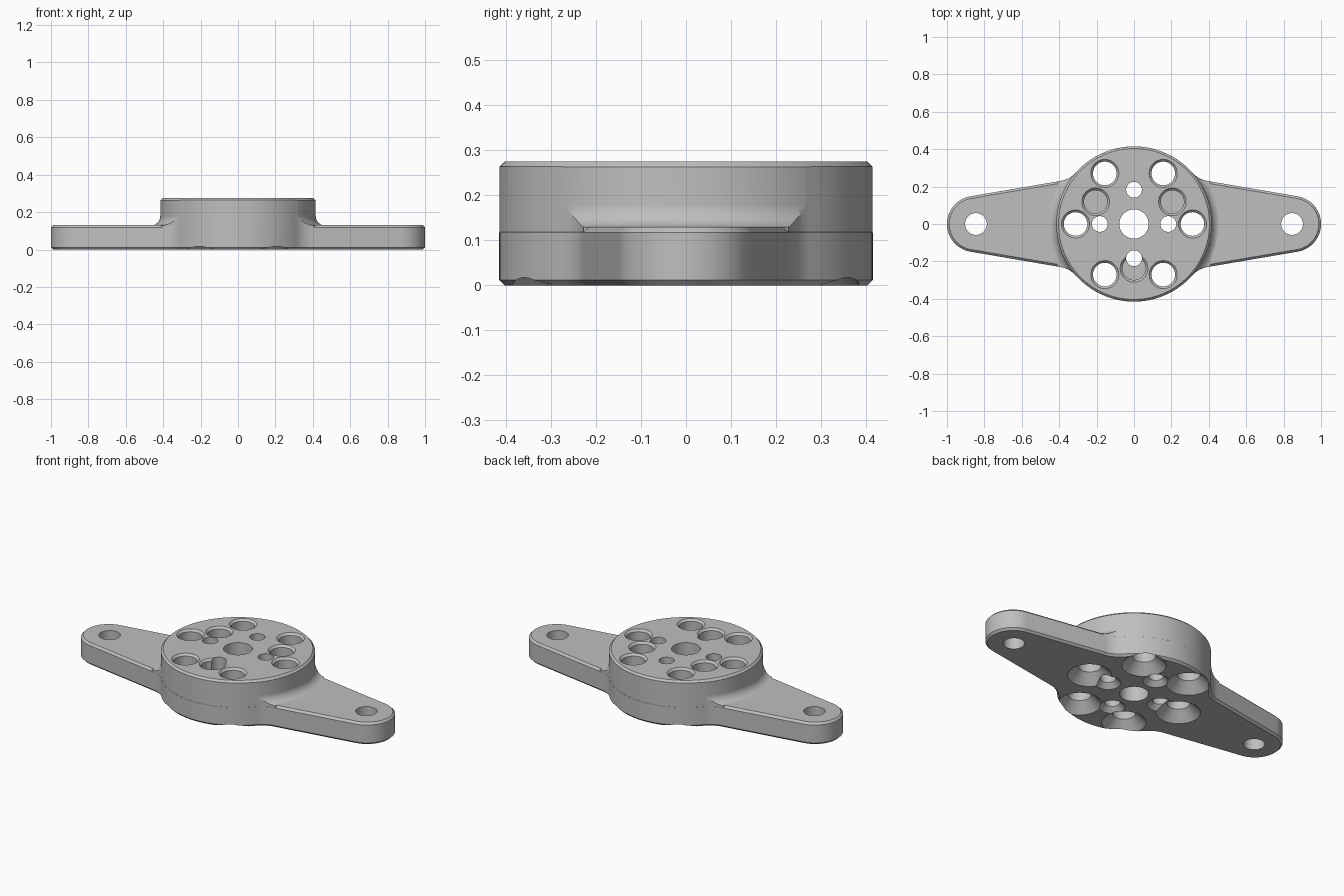
import bpy, bmesh
from math import sin, cos, asin, atan2, sqrt, pi, radians

cube = bpy.data.objects.get("Cube")
if cube:
    bpy.data.objects.remove(cube, do_unlink=True)

# Main dimensions
HUB_R, HUB_TOP = 0.415, 0.275
PLATE_TOP, CHAMFER = 0.13, 0.012
END_X, END_R = 0.85, 0.15
FILLET, FLARE = 0.15, 0.05
WAIST = 0.293                     # distance of the arm edge line from the centre


def arc(cx, cy, r, a, b, n):
    return [(cx + r * cos(a + (b - a) * i / n), cy + r * sin(a + (b - a) * i / n))
            for i in range(n + 1)]


def circle(r, cx=0, cy=0, n=64):
    return arc(cx, cy, r, 0, 2 * pi, n)[:-1]


def outline(inset):
    """Rounded arms blended into the round hub, one quarter mirrored around."""
    phi = asin((WAIST - END_R) / END_X)
    along = sqrt((HUB_R + FILLET) ** 2 - (WAIST + FILLET) ** 2)
    h = WAIST + FILLET
    cx, cy = h * sin(phi) + along * cos(phi), h * cos(phi) - along * sin(phi)
    ca = atan2(cy, cx)
    quarter = arc(END_X, 0, END_R - inset, 0, pi / 2 - phi, 20)
    quarter += arc(cx, cy, FILLET + inset, -pi / 2 - phi, ca - pi, 12)
    quarter += arc(0, 0, HUB_R - inset, ca, pi / 2, 16)[1:]
    quarter[-1] = (0, HUB_R - inset)
    upper = quarter + [(-x, y) for x, y in reversed(quarter[:-1])]
    return upper + [(-x, -y) for x, y in upper[1:-1]]


def loft(bm, rings):
    """Closed solid through (points, z) rings, from bottom to top."""
    loops = [[bm.verts.new((x, y, z)) for x, y in pts] for pts, z in rings]
    n = len(loops[0])
    for lo, hi in zip(loops, loops[1:]):
        for i in range(n):
            j = (i + 1) % n
            bm.faces.new((lo[i], lo[j], hi[j], hi[i]))
    bm.faces.new(loops[0][::-1])
    bm.faces.new(loops[-1])


def solid(name, stacks):
    bm = bmesh.new()
    for rings in stacks:
        loft(bm, rings)
    mesh = bpy.data.meshes.new(name)
    bm.to_mesh(mesh)
    bm.free()
    ob = bpy.data.objects.new(name, mesh)
    bpy.context.collection.objects.link(ob)
    return ob


def combine(ob, tool, operation):
    mod = ob.modifiers.new(operation.lower(), 'BOOLEAN')
    mod.operation, mod.solver, mod.object = operation, 'EXACT', tool
    bpy.context.view_layer.objects.active = ob
    bpy.ops.object.modifier_apply(modifier=mod.name)
    bpy.data.objects.remove(tool, do_unlink=True)


def drill(ob, name, profile, centres):
    """Cut the same turned hole shape at every centre."""
    tool = solid(name, [[(circle(r, x, y), z) for r, z in profile] for x, y in centres])
    tool.hide_render = True
    combine(ob, tool, 'DIFFERENCE')


def polar(radius, degrees):
    return [(radius * cos(radians(a)), radius * sin(radians(a))) for a in degrees]


# Mounting plate with chamfered rims
plate = solid("flanged_hub", [[(outline(CHAMFER), 0), (outline(0), CHAMFER),
                               (outline(0), PLATE_TOP - CHAMFER),
                               (outline(CHAMFER), PLATE_TOP)]])

# Round hub flaring onto the arms, trimmed to the plate outline
hub_r = HUB_R + 0.0004
flare = [(hub_r + FLARE - FLARE * cos(a), PLATE_TOP - 0.001 + FLARE - FLARE * sin(a))
         for a in [pi / 2 * i / 8 for i in range(8, -1, -1)]]
profile = [(hub_r + FLARE, 0.05)] + flare
profile += [(hub_r, HUB_TOP - CHAMFER), (hub_r - CHAMFER, HUB_TOP)]
hub = solid("hub", [[(circle(r, n=128), z) for r, z in profile]])
trim = solid("hub_trim", [[(outline(0.0004), 0.03), (outline(0.0004), 0.4)]])
combine(hub, trim, 'INTERSECT')
combine(plate, hub, 'UNION')

# Holes: end bolts, centre bore, countersunk rings and blind pockets
over = 0.02
top_rim = lambda r: [(r, HUB_TOP - CHAMFER), (r + CHAMFER + over, HUB_TOP + over)]
countersink = lambda wide, r: [(wide + over, -over), (r, wide - r)]
drill(plate, "bolt_holes", [(0.058, -0.1), (0.058, 0.4)], [(-0.845, 0), (0.845, 0)])
drill(plate, "centre_bore", [(0.078, -0.1), (0.078, 0.4)], [(0, 0)])
drill(plate, "large_holes", countersink(0.12, 0.063) + top_rim(0.063),
      polar(0.3125, range(0, 360, 60)))
drill(plate, "small_holes", countersink(0.07, 0.042) + [(0.042, 0.4)],
      polar(0.183, range(0, 360, 90)))
drill(plate, "blind_pockets", [(0.062, HUB_TOP - 0.08)] + top_rim(0.062),
      polar(0.237, (30, 150, 270)))

# Grey metal
grey = bpy.data.materials.new("grey_metal")
grey.use_nodes = True
colour = (0.52, 0.52, 0.52, 1)
grey.diffuse_color = colour
grey.node_tree.nodes["Principled BSDF"].inputs["Base Color"].default_value = colour
plate.data.materials.clear()
plate.data.materials.append(grey)
for face in plate.data.polygons:
    face.material_index = 0

# Smooth curved walls, keep machined edges sharp
bpy.ops.object.select_all(action='DESELECT')
plate.select_set(True)
bpy.context.view_layer.objects.active = plate
bpy.ops.object.shade_smooth_by_angle(angle=radians(30))
weighted = plate.modifiers.new("flat_face_normals", 'WEIGHTED_NORMAL')
weighted.keep_sharp = True
